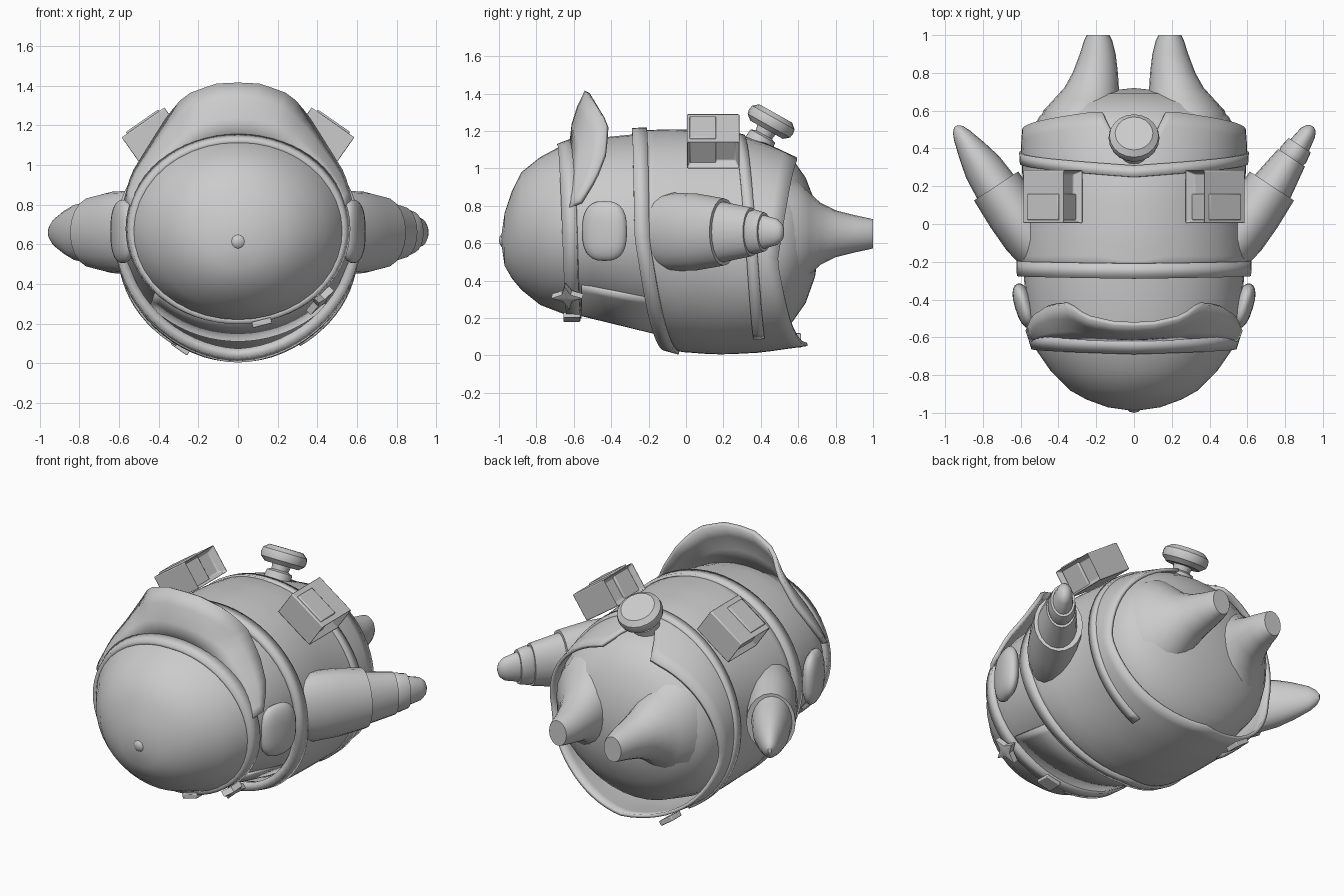
import bpy, bmesh, math
from mathutils import Vector, Matrix

if "Cube" in bpy.data.objects:
    bpy.data.objects.remove(bpy.data.objects["Cube"])

grey = bpy.data.materials.new("plain grey")
grey.use_nodes = True
grey.diffuse_color = (0.6, 0.6, 0.6, 1)
grey.node_tree.nodes["Principled BSDF"].inputs["Base Color"].default_value = (0.6, 0.6, 0.6, 1)


def finish(name, bm, thick=0, offset=-1, bevel=0, angle=35):
    bmesh.ops.remove_doubles(bm, verts=bm.verts, dist=0.0005)
    bmesh.ops.recalc_face_normals(bm, faces=bm.faces)
    me = bpy.data.meshes.new(name)
    bm.to_mesh(me)
    bm.free()
    me.materials.append(grey)
    ob = bpy.data.objects.new(name, me)
    bpy.context.collection.objects.link(ob)
    if thick:
        m = ob.modifiers.new("thickness", 'SOLIDIFY')
        m.thickness, m.offset = thick, offset
    if bevel:
        m = ob.modifiers.new("bevel", 'BEVEL')
        m.width, m.segments = bevel, 2
    bpy.ops.object.select_all(action='DESELECT')
    ob.select_set(True)
    bpy.context.view_layer.objects.active = ob
    bpy.ops.object.shade_smooth_by_angle(angle=math.radians(angle))
    return ob


def loft(rows, closed=True, caps=False):
    """Skin a list of equally long point rows."""
    bm = bmesh.new()
    grid = [[bm.verts.new(p) for p in row] for row in rows]
    n = len(grid[0])
    for a, b in zip(grid, grid[1:]):
        for i in range(n if closed else n - 1):
            j = (i + 1) % n
            bm.faces.new((a[i], a[j], b[j], b[i]))
    if caps:
        bm.faces.new(grid[0])
        bm.faces.new(grid[-1])
    return bm


def lerp_table(table, t):
    """Interpolate rows of (key, values...)."""
    if t <= table[0][0]:
        return table[0][1:]
    for a, b in zip(table, table[1:]):
        if t <= b[0]:
            f = (t - a[0]) / (b[0] - a[0])
            return [p + (q - p) * f for p, q in zip(a[1:], b[1:])]
    return table[-1][1:]


def on_surface(table, y, ang, off=0):
    """Point on an oval hull; ang is measured from the top."""
    w, lo, hi = lerp_table(table, y)
    return Vector(((w + off) * math.sin(ang), y,
                   (lo + hi) / 2 + ((hi - lo) / 2 + off) * math.cos(ang)))


def wrap(name, table, front, back, off=0, limits=None, rows=2, thick=0.02, n=64):
    """Sheet around a hull between two edges given as y by angle."""
    a0, a1 = limits or (-math.pi, math.pi)
    angs = [a0 + (a1 - a0) * i / n for i in range(n if limits is None else n + 1)]
    pts = []
    for r in range(rows):
        f = r / (rows - 1)
        pts.append([on_surface(table, front(a) * (1 - f) + back(a) * f, a, off) for a in angs])
    return finish(name, loft(pts, closed=limits is None), thick)


def edge(table, shift=0):
    return lambda a: lerp_table(table, abs(a))[0] + shift


# Hulls: y, half width, bottom, top
BODY = [(-0.99, 0.0, 0.62, 0.62), (-0.97, 0.14, 0.48, 0.76), (-0.93, 0.25, 0.41, 0.88),
        (-0.88, 0.34, 0.35, 0.98), (-0.78, 0.44, 0.27, 1.06), (-0.65, 0.53, 0.22, 1.13),
        (-0.5, 0.565, 0.22, 1.16), (-0.2, 0.59, 0.14, 1.19), (0, 0.575, 0.06, 1.19),
        (0.3, 0.565, 0.05, 1.15), (0.5, 0.54, 0.11, 1.1), (0.57, 0.5, 0.18, 1.05),
        (0.64, 0.42, 0.28, 0.95), (0.69, 0.27, 0.42, 0.82), (0.72, 0.0, 0.63, 0.63)]
COAT = [(-0.3, 0.605, 0.1, 1.2), (-0.2, 0.607, 0.065, 1.205), (-0.05, 0.605, 0.02, 1.21),
        (0.15, 0.59, 0.005, 1.2), (0.25, 0.59, 0.007, 1.185), (0.4, 0.6, 0.015, 1.15),
        (0.65, 0.58, 0.05, 1.06)]

# Body, with rounded head and rear
rings = [[on_surface(BODY, row[0], 2 * math.pi * i / 40) for i in range(40)] for row in BODY]
finish("body", loft(rings), angle=50)

# Coat with a notched rear hem, belt, strap and head band
front_edge = [(0, -0.25), (1.6, -0.235), (2.35, -0.165), (math.pi, -0.08)]
hem = [(0, 0.36), (0.12, 0.4), (0.3, 0.6), (1.1, 0.54), (1.7, 0.49), (2.4, 0.56), (math.pi, 0.65)]
wrap("coat", COAT, edge(front_edge), edge(hem), rows=12)
wrap("belt", COAT, edge(front_edge, -0.04), edge(front_edge, 0.04), off=0.015, thick=0.05)
strap = [(0, 0.25), (1.6, 0.32), (2.6, 0.36)]
wrap("coat_strap", COAT, edge(strap), edge(strap, 0.06), off=0.01, limits=(-2.6, 2.6))
band = [(0, -0.69), (math.pi, -0.635)]
wrap("head_band", BODY, edge(band), edge(band, 0.075), off=0.022, thick=0.035)
wrap("belly_panel", BODY, lambda a: -0.56, lambda a: -0.15, off=0.01, limits=(2.3, 3.98), n=20)

# Turned-up brim above the head band
RIM = [(0, 0, -0.53, 1.41), (0.1, 0.11, -0.525, 1.405), (0.33, 0.26, -0.49, 1.35),
       (0.55, 0.35, -0.42, 1.24), (0.85, 0.45, -0.43, 1.08), (1.1, 0.53, -0.48, 0.95),
       (1.35, 0.565, -0.56, 0.82)]
rows = []
for f in (0, 0.35, 0.7, 1):
    row = []
    for i in range(-14, 15):
        a = 1.35 * i / 14
        x, y, z = lerp_table(RIM, abs(a))
        outer = Vector((math.copysign(x, a), y, z))
        p = on_surface(BODY, -0.61, a).lerp(outer, f)
        p.y -= 0.02 * math.sin(math.pi * f)
        row.append(p)
    rows.append(row)
finish("brim", loft(rows, closed=False), 0.025, 0, angle=50)


def tube(name, start, axis, stations, n=20):
    """Oval tube; stations are (distance, half width, half height)."""
    axis = Vector(axis).normalized()
    side = axis.cross(Vector((0, 0, 1)))
    pts = []
    for d, w, h in stations:
        c = Vector(start) + axis * d
        pts.append([c + side * w * math.cos(2 * math.pi * i / n)
                    + Vector((0, 0, h * math.sin(2 * math.pi * i / n))) for i in range(n)])
    return finish(name, loft(pts, caps=True))


# Limbs on both sides
HANDS = {"left": [(-0.05, 0.12, 0.17), (0.18, 0.085, 0.13), (0.18, 0.075, 0.115), (0.2, 0.08, 0.12),
                  (0.26, 0.07, 0.105), (0.26, 0.058, 0.09), (0.34, 0.045, 0.07),
                  (0.37, 0.028, 0.045), (0.38, 0.01, 0.015)],
         "right": [(-0.05, 0.12, 0.17), (0.12, 0.105, 0.145), (0.22, 0.08, 0.115),
                   (0.32, 0.05, 0.075), (0.36, 0.032, 0.045), (0.38, 0.01, 0.015)]}
LEG = [(0.5, 0.27, 0.24, 0.33), (0.6, 0.27, 0.21, 0.28), (0.66, 0.25, 0.175, 0.22),
       (0.72, 0.225, 0.145, 0.165), (0.8, 0.205, 0.12, 0.125), (0.9, 0.192, 0.095, 0.1),
       (0.97, 0.19, 0.075, 0.085), (1.0, 0.19, 0.06, 0.078)]
for label, s in (("left", 1), ("right", -1)):
    way = (s * 0.55, 0.84, 0)
    tube(label + "_sleeve", (s * 0.5, -0.15, 0.66), way,
         [(0, 0.12, 0.19), (0.1, 0.14, 0.21), (0.25, 0.145, 0.205), (0.42, 0.14, 0.18)])
    tube(label + "_hand", (s * 0.735, 0.2, 0.66), way, HANDS[label])
    rings = [[(s * cx + rx * math.cos(math.pi * i / 10), y, 0.65 + rz * math.sin(math.pi * i / 10))
              for i in range(20)] for y, cx, rx, rz in LEG]
    finish(label + "_leg", loft(rings, caps=True), angle=50)

    # Rounded ear pad
    bm = bmesh.new()
    bmesh.ops.create_uvsphere(bm, u_segments=20, v_segments=14, radius=1)
    for v in bm.verts:
        for k in (1, 2):
            v.co[k] = math.copysign(abs(v.co[k]) ** 0.75, v.co[k])
    turn = Matrix.Rotation(-s * 0.3, 4, 'Z')
    bmesh.ops.transform(bm, verts=bm.verts, matrix=Matrix.Translation((s * 0.58, -0.435, 0.665))
                        @ turn @ Matrix.Diagonal((0.05, 0.125, 0.16, 1)))
    finish(label + "_ear_pad", bm, angle=60)

    # Tilted pouch box with recessed ends
    bm = bmesh.new()
    bmesh.ops.create_cube(bm, size=1, matrix=Matrix.Diagonal((0.27, 0.28, 0.17, 1)))
    ends = [f for f in bm.faces if abs(f.normal.x) > 0.9]
    for f in ends:
        bmesh.ops.inset_individual(bm, faces=[f], thickness=0.028)
        bmesh.ops.translate(bm, verts=f.verts, vec=f.normal * -0.05)
    bmesh.ops.create_cube(bm, size=1, matrix=Matrix.Translation((0, -0.055, 0.01))
                          @ Matrix.Diagonal((0.2, 0.14, 0.17, 1)))
    bmesh.ops.transform(bm, verts=bm.verts, matrix=Matrix.Translation((s * 0.43, 0.145, 1.145))
                        @ Matrix.Rotation(s * 0.61, 4, 'Y'))
    finish(label + "_pouch", bm, bevel=0.006)

# Round knob on a stem
tilt = Matrix.Translation((0, 0.455, 1.25)) @ Matrix.Rotation(-0.51, 4, 'X')
knob = [(0.0, 0.05), (0.1, 0.05), (0.13, 0.025), (0.135, 0), (0.13, -0.025), (0.1, -0.05),
        (0.055, -0.05), (0.05, -0.08), (0.075, -0.09), (0.085, -0.18)]
rings = [[tilt @ Vector((r * math.cos(math.pi * i / 10), r * math.sin(math.pi * i / 10), h))
          for i in range(20)] for r, h in knob]
finish("knob", loft(rings))

# Small nose
bm = bmesh.new()
bmesh.ops.create_uvsphere(bm, u_segments=12, v_segments=8, radius=0.05,
                          matrix=Matrix.Translation((0, -0.95, 0.615)))
finish("nose", bm, angle=60)

# Star buckle on the head band
bm = bmesh.new()
place = Matrix.Translation((0.415, -0.635, 0.315)) @ Vector((0.7, -0.15, -0.7)).to_track_quat('Z', 'Y').to_matrix().to_4x4()
star = [[place @ Vector((r * math.cos(math.pi * i / 4), r * math.sin(math.pi * i / 4), h))
         for i in range(8) for r in [(0.085, 0.035)[i % 2] * k]] for k, h in ((1, -0.02), (1, 0.015), (0.3, 0.02))]
bm.free()
finish("star_buckle", loft(star, caps=True), angle=20)

# Small clips on the band and the rear hem
for name, pos, turn in (("band_clip", (0.12, -0.61, 0.205), -0.25),
                        ("hem_clip", (-0.29, 0.57, 0.08), 0.6)):
    bm = bmesh.new()
    bmesh.ops.create_cube(bm, size=1, matrix=Matrix.Translation(pos) @ Matrix.Rotation(turn, 4, 'Y')
                          @ Matrix.Diagonal((0.1, 0.09, 0.03, 1)))
    finish(name, bm, bevel=0.005)
